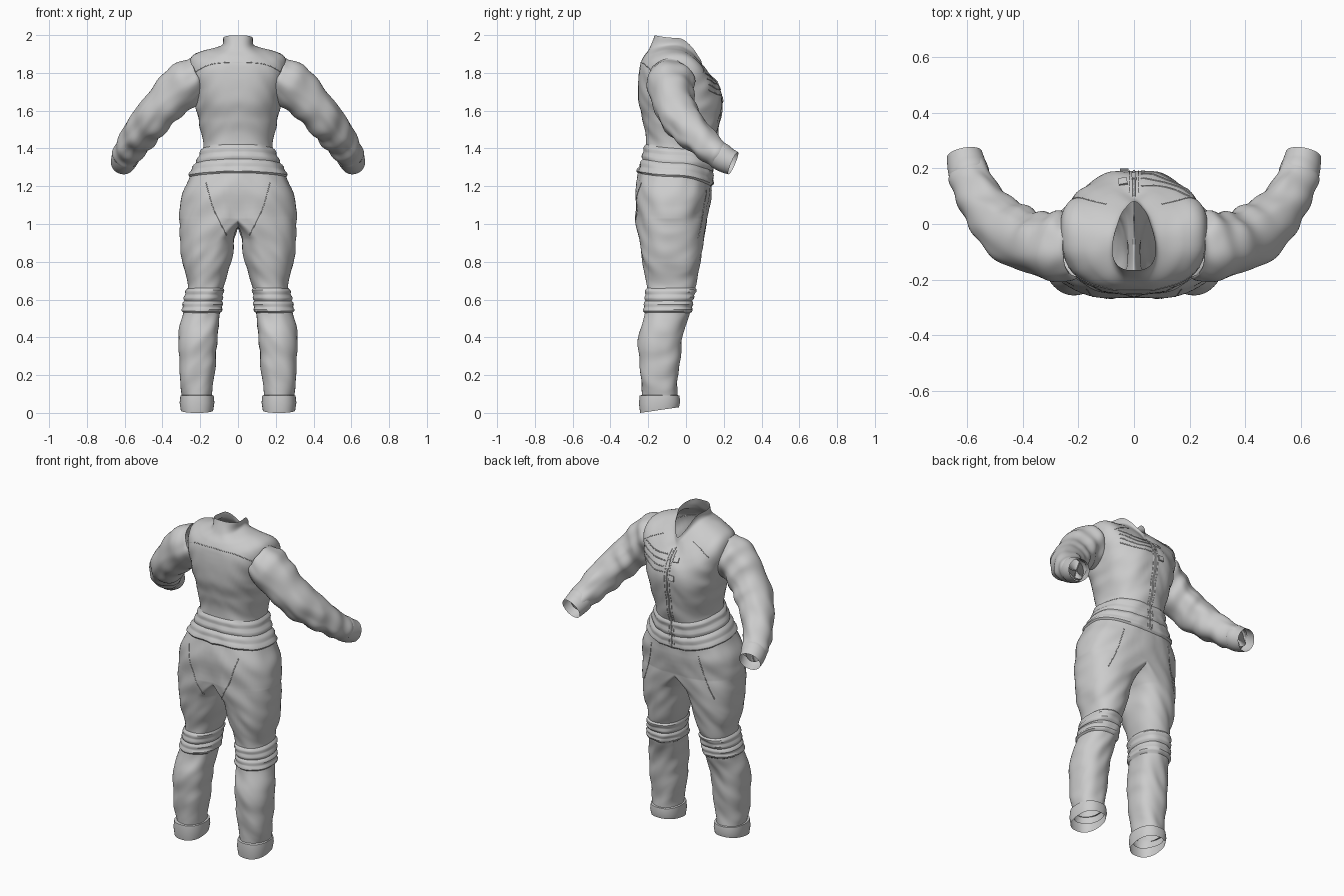
import bpy, bmesh
from math import sin, cos, pi, exp, copysign
from mathutils import Vector, noise
from mathutils.bvhtree import BVHTree

if "Cube" in bpy.data.objects:
    bpy.data.objects.remove(bpy.data.objects["Cube"])

GREY = (0.6, 0.6, 0.6, 1)
cloth = bpy.data.materials.new("grey_cloth")
cloth.use_nodes = True
cloth.diffuse_color = GREY
cloth.node_tree.nodes["Principled BSDF"].inputs["Base Color"].default_value = GREY

HALF = 32   # points on half a ring
STEP = 14   # rings between two profile rows


def spow(v, e=0.85):
    return copysign(abs(v) ** e, v)


def spline(rows, n=STEP):
    """Smoothly interpolate rows of numbers, giving (row position, values)."""
    out = []
    for i in range(len(rows) - 1):
        a, b, c, d = (rows[max(0, min(len(rows) - 1, i + k))] for k in (-1, 0, 1, 2))
        for s in range(n + (i == len(rows) - 2)):
            t = s / n
            out.append((i + t, [q + 0.5 * t * (r - p + t * (2 * p - 5 * q + 4 * r - u
                        + t * (3 * (q - r) + u - p))) for p, q, r, u in zip(a, b, c, d)]))
    return out


def ribs(v, row, count, size):
    """Padded stripes within one profile segment."""
    u = v - row
    return size * (0.4 + abs(sin(pi * count * u))) if 0 < u < 1 else 0


def loft(bm, rings, closed):
    grid = [[bm.verts.new(p) for p in ring] for ring in rings]
    for a, b in zip(grid, grid[1:]):
        m = len(a)
        for j in range(m if closed else m - 1):
            k = (j + 1) % m
            bm.faces.new((a[j], a[k], b[k], b[j]))


def finish(name, bm, mirror=True, wrinkle=0.0, angle=0.7):
    bmesh.ops.remove_doubles(bm, verts=bm.verts, dist=0.0004)
    bmesh.ops.recalc_face_normals(bm, faces=bm.faces)
    bm.normal_update()
    for v in bm.verts:
        p, centre = v.co.copy(), abs(v.co.x) < 1e-4
        f = noise.noise(Vector((p.x * 9, p.y * 9, p.z * 13 + p.x * 12)))
        v.co += v.normal * wrinkle * f
        if centre:
            v.co.x = 0
    mesh = bpy.data.meshes.new(name)
    bm.to_mesh(mesh)
    bm.free()
    ob = bpy.data.objects.new(name, mesh)
    bpy.context.collection.objects.link(ob)
    mesh.materials.append(cloth)
    if mirror:
        mod = ob.modifiers.new("mirror", "MIRROR")
        mod.merge_threshold = 0.001
    bpy.ops.object.select_all(action="DESELECT")
    ob.select_set(True)
    bpy.context.view_layer.objects.active = ob
    bpy.ops.object.shade_smooth_by_angle(angle=angle)
    return ob


def trunk_point(v, row, t):
    zb, zs, zf, w, yb, yf, tear = row
    s, c = spow(sin(t)), spow(cos(t))
    push = ribs(v, 7, 4, 0.009)
    x = (w + push) * s * (1 - tear + tear * sin(t / 2) ** 0.6)
    y = (yb + yf) / 2 + ((yf - yb) / 2 + push) * c
    z = zs + ((zf if c > 0 else zb) - zs) * c * c
    # cleft at the seat and hollow between the chest halves
    if c < 0:
        y += 0.025 * exp(-(x / 0.05) ** 2 - ((z - 1.04) / 0.1) ** 2)
    return (0 if t in (0, pi) else x, y, z)


def leg_point(v, row, t):
    z, xi, xm, xo, yb, yf = row
    s, c = spow(sin(t)), spow(cos(t))
    push = ribs(v, 3, 4, 0.009)
    x = xm + ((xo - xm if s > 0 else xm - xi) + push) * s
    y = (yb + yf) / 2 + ((yf - yb) / 2 + push) * c
    if c < 0:
        y += 0.025 * exp(-(x / 0.05) ** 2 - ((z - 1.04) / 0.1) ** 2)
    if s < 0:
        z += 0.05 * s * max(0, 1 - v)
    return (max(0, x), y, z)


# Body: rows of back, side and front height, half width, back, front, neck taper
trunk = [(2.0, 1.985, 1.86, .092, -.17, .08, 1), (1.93, 1.945, 1.82, .10, -.195, .095, 1),
         (1.88, 1.92, 1.79, .18, -.225, .125, 0), (1.83, 1.88, 1.75, .25, -.245, .155, 0),
         (1.76, 1.79, 1.70, .262, -.255, .18, 0), (1.65, 1.65, 1.63, .232, -.25, .19, 0),
         (1.55, 1.54, 1.52, .207, -.23, .175, 0), (1.42, 1.40, 1.37, .185, -.21, .14, 0),
         (1.27, 1.25, 1.20, .255, -.25, .135, 0), (1.16, 1.15, 1.13, .302, -.275, .13, 0),
         (1.03, 1.03, 1.03, .313, -.272, .112, 0)]
# Legs: height, inner, middle and outer x, back, front
leg = [(1.03, 0, 0, .313, -.272, .112), (.92, .018, .12, .307, -.25, .095),
       (.80, .035, .155, .297, -.23, .075), (.66, .08, .175, .265, -.205, .045),
       (.53, .095, .19, .292, -.215, .015), (.42, .105, .205, .312, -.25, -.015),
       (.28, .115, .212, .312, -.25, -.03), (.15, .135, .217, .303, -.235, -.045),
       (.05, .14, .217, .29, -.23, -.04)]
bm = bmesh.new()
angles = [pi * j / HALF for j in range(2 * HALF)]
loft(bm, [[trunk_point(v, r, t) for t in angles[:HALF + 1]] for v, r in spline(trunk)], False)
loft(bm, [[leg_point(v, r, t) for t in angles] for v, r in spline(leg)], True)
body = finish("suit_body", bm, wrinkle=0.009)

# Turned ankle cuffs, lower at the heel
bm = bmesh.new()
rings = []
for z, tilt, grow in ((.095, .0, -.012), (.092, .0, .002), (.05, .01, .006), (.0, .03, .0)):
    ring = []
    for t in angles:
        s, c = spow(sin(t)), spow(cos(t))
        ring.append((.217 + (.086 + grow) * s, -.14 + (.103 + grow) * c, z + tilt * (c + 1) / 2))
    rings.append(ring)
loft(bm, rings, True)
finish("ankle_cuffs", bm)


# Sleeves: centre line and radius
def tube(bm, rows, n, fold):
    pts = spline(rows, n)
    rings = []
    for i, (v, r) in enumerate(pts):
        a, b = Vector(pts[max(0, i - 1)][1][:3]), Vector(pts[min(len(pts) - 1, i + 1)][1][:3])
        along = (b - a).normalized()
        side = along.cross(Vector((0, 1, 0))).normalized()
        up = side.cross(along)
        ring = []
        for t in angles:
            crease = fold * sin(v * 7 + 1.6 * sin(t + 1)) * (0.6 + 0.4 * cos(t - v))
            ring.append(Vector(r[:3]) + (side * cos(t) + up * sin(t)) * (r[3] + crease))
        rings.append(ring)
    loft(bm, rings, True)


sleeve = [(.21, -.085, 1.775, .105), (.27, -.085, 1.745, .122), (.36, -.07, 1.665, .112),
          (.45, -.03, 1.565, .104), (.52, .045, 1.475, .092), (.575, .135, 1.395, .078),
          (.60, .20, 1.345, .066)]
bm = bmesh.new()
tube(bm, sleeve, STEP, 0.005)
finish("sleeves", bm, wrinkle=0.012)

# Wrist cuffs
bm = bmesh.new()
tube(bm, [(.592, .175, 1.362, .066), (.593, .18, 1.36, .073), (.602, .21, 1.34, .07),
          (.61, .25, 1.322, .064)], 4, 0)
finish("wrist_cuffs", bm)

# Seams, zip and patches follow the surface of the body
bpy.context.view_layer.update()
tree = BVHTree.FromObject(body, bpy.context.evaluated_depsgraph_get())


def drop(x, z, side):
    return tree.ray_cast(Vector((x, side, z)), Vector((0, -side, 0)))


def seam(name, points, side, radius=0.0022, mirror=False):
    curve = bpy.data.curves.new(name, "CURVE")
    curve.dimensions = "3D"
    curve.bevel_depth = radius
    curve.bevel_resolution = 1
    for sign in (1, -1) if mirror else (1,):
        hits = [drop(sign * r[0], r[1], side)[0] for _, r in spline(points, 10)]
        hits = [h for h in hits if h]
        line = curve.splines.new("POLY")
        line.points.add(len(hits) - 1)
        for p, h in zip(line.points, hits):
            p.co = (*h, 1)
    curve.materials.append(cloth)
    bpy.context.collection.objects.link(bpy.data.objects.new(name, curve))


seam("back_yoke_seam", [(-.235, 1.80), (-.12, 1.85), (.12, 1.85), (.235, 1.80)], -1)
seam("front_yoke_seams", [(.10, 1.86), (.17, 1.83), (.22, 1.80)], 1, mirror=True)
seam("seat_seams", [(.17, 1.22), (.13, 1.08), (.06, .94)], -1, mirror=True)
seam("hip_seams", [(.16, 1.18), (.19, 1.05), (.24, .92)], 1, mirror=True)
seam("zip", [(0, 1.81), (0, 1.6), (0, 1.4), (0, 1.21)], 1, 0.005)
seam("zip_flap_seams", [(.016, 1.80), (.016, 1.5), (.016, 1.21)], 1, mirror=True)
for i in range(4):
    z = 1.775 - 0.03 * i
    seam("chest_quilt_seam", [(.025, z), (.11, z), (.2, z + .025)], 1, 0.003)

# Small chest patches and the zip tab
for name, x, z, w, h in (("upper_patch", -.04, 1.76, .032, .032), ("lower_patch", -.035, 1.66, .032, .032),
                         ("zip_tab", .0, 1.73, .016, .05)):
    spot, normal, *_ = drop(x, z, 1)
    bpy.ops.mesh.primitive_cube_add(size=1, location=spot + normal * 0.002)
    plate = bpy.context.object
    plate.name = name
    plate.scale = (w, h, 0.009)
    plate.rotation_euler = normal.to_track_quat("Z", "Y").to_euler()
    plate.data.materials.append(cloth)
